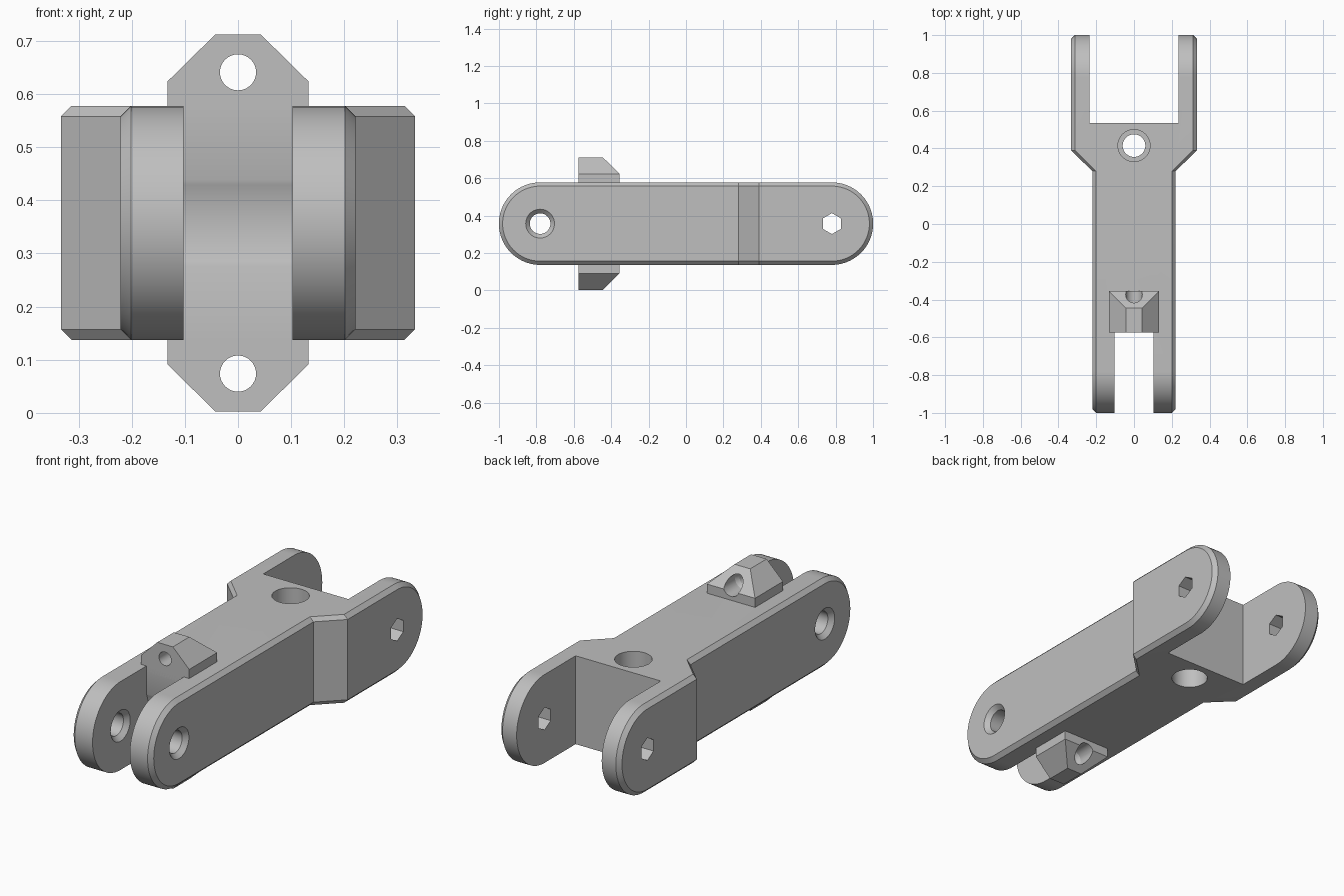
import bpy, bmesh
from math import sin, cos, pi, acos

if "Cube" in bpy.data.objects:
    bpy.data.objects.remove(bpy.data.objects["Cube"])

MID = 0.3575                 # height of the pivot axes
RAD, CH = 0.2205, 0.02       # end radius and edge chamfer
PIVOT = 0.78                 # pivot distance from the centre
NARROW, WIDE = 0.221, 0.333  # half widths
FRONT_SLOT, REAR_SLOT = 0.103, 0.235
SLOT_END = -0.575

grey = bpy.data.materials.new("plain grey")
grey.use_nodes = True
grey.diffuse_color = (0.52, 0.52, 0.52, 1)
grey.node_tree.nodes["Principled BSDF"].inputs["Base Color"].default_value = grey.diffuse_color


def finish(name, bm):
    bmesh.ops.remove_doubles(bm, verts=bm.verts, dist=1e-5)
    bmesh.ops.dissolve_limit(bm, angle_limit=0.002, verts=bm.verts, edges=bm.edges)
    bmesh.ops.recalc_face_normals(bm, faces=bm.faces)
    me = bpy.data.meshes.new(name)
    bm.to_mesh(me)
    bm.free()
    me.materials.append(grey)
    ob = bpy.data.objects.new(name, me)
    bpy.context.collection.objects.link(ob)
    return ob


def skin(name, loops, caps=True):
    """Bridge matching closed loops of points into a solid."""
    bm = bmesh.new()
    rings = [[bm.verts.new(p) for p in loop] for loop in loops]
    for a, b in zip(rings, rings[1:]):
        for i in range(len(a)):
            j = (i + 1) % len(a)
            bm.faces.new((a[i], a[j], b[j], b[i]))
    if caps:
        bm.faces.new(rings[0])
        bm.faces.new(rings[-1])
    return finish(name, bm)


def prism(name, outline, half):
    """Extrude a y-z outline across x."""
    return skin(name, [[(x, y, z) for y, z in outline] for x in (-half, half)])


def lathe(name, axis, centre, profile, sides=48):
    """Turn (position, radius) pairs around an axis through centre."""
    loops = []
    for t, r in profile:
        loop = []
        for k in range(sides):
            a = 2 * pi * k / sides
            u, v = r * sin(a), r * cos(a)
            p = {"x": (t, u, v), "y": (u, t, v), "z": (u, v, t)}[axis]
            loop.append(tuple(c + d for c, d in zip(centre, p)))
        loops.append(loop)
    return skin(name, loops)


def cut(ob, cutter):
    mod = ob.modifiers.new("cut", "BOOLEAN")
    mod.operation, mod.solver, mod.object = "DIFFERENCE", "EXACT", cutter
    bpy.context.view_layer.objects.active = ob
    bpy.ops.object.modifier_apply(modifier=mod.name)
    bpy.data.objects.remove(cutter)


def smooth(ob):
    bpy.ops.object.select_all(action="DESELECT")
    ob.select_set(True)
    bpy.context.view_layer.objects.active = ob
    bpy.ops.object.shade_smooth_by_angle(angle=0.45)


# Link body: rounded ends, chamfered edges, flaring to the wide rear
N = 20
stations = []
for i in range(N + 1):
    a = pi - pi / 2 * i / N
    stations.append((-PIVOT, cos(a), sin(a), NARROW))
stations += [(0.28, 0, 1, NARROW), (0.39, 0, 1, WIDE)]
for i in range(N + 1):
    a = pi / 2 * (1 - i / N)
    stations.append((PIVOT, cos(a), sin(a), WIDE))

loops = []
for y, c, s, w in stations:
    r = RAD - CH
    quarter = [(w, y + r * c, r * s), (w - CH, y + RAD * c, RAD * s)]
    top = quarter + [(-x, yy, z) for x, yy, z in reversed(quarter)]
    ring = top + [(x, yy, -z) for x, yy, z in reversed(top)]
    loops.append([(x, yy, z + MID) for x, yy, z in ring])
body = skin("link_body", loops, caps=False)

# Front slot with a shallow round clearance in its end wall
a0 = acos((SLOT_END + PIVOT) / RAD)
arc = [a0 * (k / 8 - 1) for k in range(17)]
outline = [(-1.2, -0.2), (SLOT_END, -0.2)]
outline += [(-PIVOT + RAD * cos(a), MID + RAD * sin(a)) for a in arc]
outline += [(SLOT_END, 0.9), (-1.2, 0.9)]
cut(body, prism("front_slot", outline, FRONT_SLOT))

# Rear slot
cut(body, prism("rear_slot", [(0.535, -0.2), (1.2, -0.2), (1.2, 0.9), (0.535, 0.9)], REAR_SLOT))

# Front pivot bore, countersunk on every arm face
half = [(0.09, 0.077), (FRONT_SLOT, 0.077), (FRONT_SLOT + 0.022, 0.055),
        (NARROW - 0.022, 0.055), (NARROW + 0.02, 0.097)]
profile = [(-t, r) for t, r in reversed(half)] + half
cut(body, lathe("pivot_bore", "x", (0, -PIVOT, MID), profile))

# Rear hexagonal bore
cut(body, lathe("hex_bore", "x", (0, PIVOT, MID), [(-0.5, 0.056), (0.5, 0.056)], 6))

# Vertical hole with a ledge at mid height
profile = [(-0.4, 0.085), (-0.06, 0.085), (-0.06, 0.06),
           (0.06, 0.06), (0.06, 0.085), (0.4, 0.085)]
cut(body, lathe("vertical_bore", "z", (0, 0.415, MID), profile))
smooth(body)

# Chamfered lugs above and below, each with a counterbored hole
for side, name in ((1, "upper_lug"), (-1, "lower_lug")):
    loops = []
    for h, w, back in ((0.19, 0.133, -0.355), (0.266, 0.133, -0.355), (0.3545, 0.043, -0.445)):
        z = MID + side * h
        loops.append([(-w, SLOT_END, z), (w, SLOT_END, z), (w, back, z), (-w, back, z)])
    lug = skin(name, loops)
    profile = [(-0.7, 0.034), (-0.47, 0.034), (-0.45, 0.044), (-0.3, 0.044)]
    cut(lug, lathe("lug_bore", "y", (0, 0, MID + side * 0.2835), profile, 32))
    smooth(lug)
